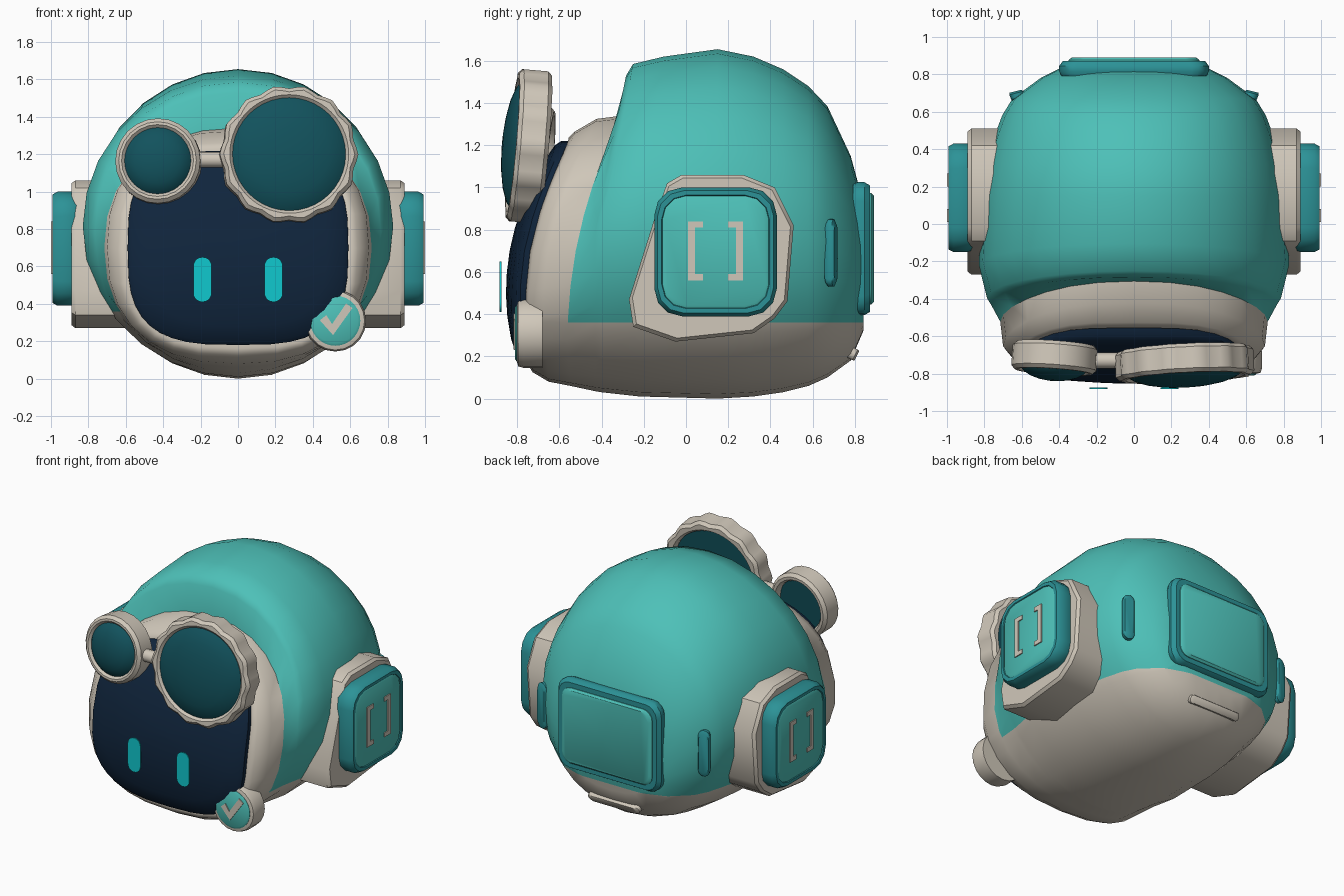
import bpy, bmesh, math
from mathutils import Matrix, Vector

if "Cube" in bpy.data.objects:
    bpy.data.objects.remove(bpy.data.objects["Cube"])


def material(name, r, g, b):
    m = bpy.data.materials.new(name)
    m.diffuse_color = (r, g, b, 1)
    m.use_nodes = True
    m.node_tree.nodes["Principled BSDF"].inputs["Base Color"].default_value = m.diffuse_color
    return m


TEAL = material("teal shell", .075, .53, .48)
RIM = material("deep teal trim", .025, .29, .31)
CREAM = material("cream", .63, .575, .49)
NAVY = material("navy visor", .005, .018, .045)
LENS = material("dark lens", .006, .085, .11)
CYAN = material("cyan glow", .005, .58, .62)


def loft(name, rings, mats, closed=False, angle=35, edit=None):
    """Skin a list of equal-length point rings; cap the ends unless closed."""
    bm = bmesh.new()
    vs = [[bm.verts.new(p) for p in ring] for ring in rings]
    n = len(vs[0])
    pairs = list(zip(vs, vs[1:])) + ([(vs[-1], vs[0])] if closed else [])
    lay = bm.faces.layers.int.new("band")
    for i, (a, b) in enumerate(pairs):
        for j in range(n):
            k = (j + 1) % n
            bm.faces.new((a[j], a[k], b[k], b[j]))[lay] = i
    if not closed:
        bm.faces.new(vs[0])[lay] = 0
        bm.faces.new(vs[-1])[lay] = len(pairs)
    bmesh.ops.recalc_face_normals(bm, faces=bm.faces)
    if edit:
        edit(bm, lay)
    me = bpy.data.meshes.new(name)
    bm.to_mesh(me)
    bm.free()
    for m in mats:
        me.materials.append(m)
    ob = bpy.data.objects.new(name, me)
    bpy.context.collection.objects.link(ob)
    bpy.ops.object.select_all(action='DESELECT')
    ob.select_set(True)
    bpy.context.view_layer.objects.active = ob
    bpy.ops.object.shade_smooth_by_angle(angle=math.radians(angle))
    return ob


def superellipse(hw, zb, zt, n, count=28):
    out = []
    for i in range(count):
        a = math.tau * i / count
        c, s = math.cos(a), math.sin(a)
        out.append((hw * math.copysign(abs(c) ** (2 / n), c),
                    (zb + zt) / 2 + (zt - zb) / 2 * math.copysign(abs(s) ** (2 / n), s)))
    return out


def rounded(w, h, r, seg=4):
    pts = []
    for q, (sx, sz) in enumerate([(1, 1), (-1, 1), (-1, -1), (1, -1)]):
        for i in range(seg + 1):
            a = math.pi / 2 * (q + i / seg)
            pts.append((sx * (w / 2 - r) + r * math.cos(a), sz * (h / 2 - r) + r * math.sin(a)))
    # capsule ends share points where the straight part vanishes
    return [p for i, p in enumerate(pts) if math.dist(p, pts[i - 1]) > 1e-5]


def circle(r, n=32, wave=0, lobes=14):
    return [((r + wave * math.cos(lobes * t)) * math.cos(t), (r + wave * math.cos(lobes * t)) * math.sin(t))
            for t in (math.tau * i / n for i in range(n))]


def plate(name, outline, layers, place, mat, angle=35):
    """Stack scaled copies of an outline; layers are (scale, depth)."""
    return loft(name, [[place(u * s, v * s, d) for u, v in outline] for s, d in layers], [mat], angle=angle)


def front(x, z):
    return lambda u, v, d: (x + u, d, z + v)


def side(s, y, z):
    return lambda u, v, d: (s * d, y + u, z + v)


def face_y(x, z):
    return -.80 + .45 * (z - .5) ** 2 + .12 * x * x


# Head: cream face and underside, teal hood with a raised brow
def at_face(d):
    return lambda x, z: face_y(x, z) + d


def at(y, k=0):
    return lambda x, z: y + k * max(0, z - .8)


stations = [
    (at_face(.02), .57, .19, 1.21, 3), (at_face(0), .60, .16, 1.235, 2.9),
    (at_face(.01), .64, .125, 1.265, 2.7), (at_face(.07), .70, .08, 1.325, 2.4),
    (lambda x, z: -.56 + .235 * (z - .3) ** 2, .715, .06, 1.34, 2.25),
    (at(-.43, .20), .765, .035, 1.53, 2.1), (at(-.40, .19), .785, .03, 1.585, 2.05),
    (at(-.22, .14), .83, .01, 1.62, 2), (at(.15), .81, 0, 1.655, 2), (at(.32), .785, .01, 1.62, 2),
    (at(.46), .75, .03, 1.56, 2), (at(.58), .705, .06, 1.48, 2.05), (at(.67), .65, .10, 1.385, 2.1),
    (at(.78), .50, .18, 1.15, 2.2), (at(.84), .38, .32, .93, 2.4)]


def paint_hood(bm, lay):
    bmesh.ops.bisect_plane(bm, geom=bm.verts[:] + bm.edges[:] + bm.faces[:],
                           plane_co=(0, 0, .36), plane_no=(0, 0, 1))
    for f in bm.faces:
        f.material_index = int(f[lay] >= 4 and f.calc_center_median().z > .36)


loft("head", [[(x, fy(x, z), z) for x, z in superellipse(hw, zb, zt, n)]
              for fy, hw, zb, zt, n in stations], [CREAM, TEAL], angle=60, edit=paint_hood)

# Visor: curved dark panel
rings = []
for s, d in [(1, .03), (1, -.025), (.96, -.042), (.8, -.05), (.6, -.052), (.4, -.053), (.2, -.053), (.03, -.053)]:
    ring = []
    for x, z in superellipse(.59, .18, 1.22, 3.1, 40):
        x, z = x * s, .7 + (z - .7) * s
        ring.append((x, face_y(x, z) + d, z))
    rings.append(ring)
loft("visor", rings, [NAVY], angle=40)

# Eyes: thin glowing capsules
for s, label in ((-1, "left"), (1, "right")):
    plate(label + "_eye", rounded(.098, .24, .048, 5), [(1, -.875), (1, -.883)], front(s * .19, .53), CYAN)

# Ears: cream housing, teal pad, bracket marks
housing = [(-.09, 1.02), (-.02, 1.06), (.27, 1.06), (.42, 1.0), (.51, .82), (.48, .46),
           (.42, .38), (.32, .31), (-.05, .27), (-.25, .34), (-.27, .47), (-.15, .85)]
housing = [(y - .13, z - .68) for y, z in housing]
bracket = [(0, .14), (.07, .14), (.07, .11), (.033, .11), (.033, -.11), (.07, -.11), (.07, -.14), (0, -.14)]
for s, label in ((-1, "left"), (1, "right")):
    plate(label + "_ear_housing", housing, [(1, .58), (1, .87), (.96, .89)], side(s, .13, .68), CREAM)
    pad = side(s, .14, .695)
    plate(label + "_ear_rim", rounded(.58, .61, .13, 3),
          [(.96, .86), (1, .89), (1, .965), (.95, .992), (.88, .992), (.86, .98)], pad, RIM)
    plate(label + "_ear_pad", rounded(.51, .54, .11, 3), [(1, .96), (1, .983), (.94, .993)], pad, TEAL)
    for m, y in ((1, .01), (-1, .27)):
        plate(label + "_ear_bracket", [(u * m, v) for u, v in bracket],
              [(1, .991), (1, 1.0)], side(s, y, .70), CREAM)

# Back panel
back = front(0, .71)
plate("back_rim", rounded(.80, .63, .09), [(.97, .79), (1, .815), (1, .845), (.95, .872), (.86, .872)], back, RIM)
plate("back_panel", rounded(.70, .53, .07), [(1, .86), (1, .877), (.95, .89)], back, TEAL)

# Rear vents and lower bar
for s, label in ((-1, "left"), (1, "right")):
    plate(label + "_vent", rounded(.075, .32, .036), [(.9, 0), (1, .01), (1, .035), (.85, .045)],
          lambda u, v, d, s=s: (s * (.615 + u + d * .4), .665 + d - u * .25, .69 + v), RIM)
plate("rear_bar", rounded(.40, .05, .024), [(1, -.03), (1, .02), (.9, .03)],
      lambda u, v, d: (u, .785 + d * .8 + v * .5, .215 + v - d * .4), CREAM)


# Goggles: frame rings with domed lenses and a bridge
def goggle(label, centre, r, lens_r, depth, wave, yaw):
    m = (Matrix.Translation(Vector(centre)) @ Matrix.Rotation(math.radians(-5), 4, 'X')
         @ Matrix.Rotation(math.radians(yaw), 4, 'Z'))

    def put(u, v, d):
        return m @ Vector((u, d, v))
    h = depth / 2
    n = 56 if wave else 24
    profile = [(lens_r - .005, -h + .02), (lens_r + .015, -h), (r - .02, -h), (r, -h + .02),
               (r, h - .02), (r - .02, h), (lens_r + .01, h), (lens_r - .005, h - .02)]
    loft(label + "_goggle_frame",
         [[put(u, v, d) for u, v in circle(q, n, wave if q > lens_r + .02 else 0)] for q, d in profile],
         [CREAM], closed=True, angle=40)
    plate(label + "_goggle_lens", circle(lens_r, 40),
          [(1, h - .04), (1, -h + .015), (.9, -h - .005), (.7, -h - .026), (.45, -h - .04), (.2, -h - .047),
           (.03, -h - .048)], put, LENS, 40)


goggle("large", (.27, -.745, 1.195), .362, .303, .155, .009, 3)
goggle("small", (-.425, -.715, 1.16), .228, .178, .15, 0, -4)
plate("goggle_bridge", circle(.042, 12), [(1, -.23), (1, -.06)],
      lambda u, v, d: (d, -.73 + u, 1.17 + v), CREAM)

# Cheek badge with a tick
badge = front(.52, .31)
plate("badge_base", circle(.165, 20), [(1, -.68), (1, -.77), (.95, -.795), (.84, -.80)], badge, CREAM)
plate("badge_disc", circle(.134, 28), [(1, -.78), (1, -.803), (.9, -.811)], badge, TEAL)
tick = [(-.082, .002), (-.048, .03), (-.017, -.018), (.058, .092), (.092, .068), (-.012, -.077)]
plate("badge_tick", tick, [(1, -.809), (1, -.817)], badge, CREAM)
